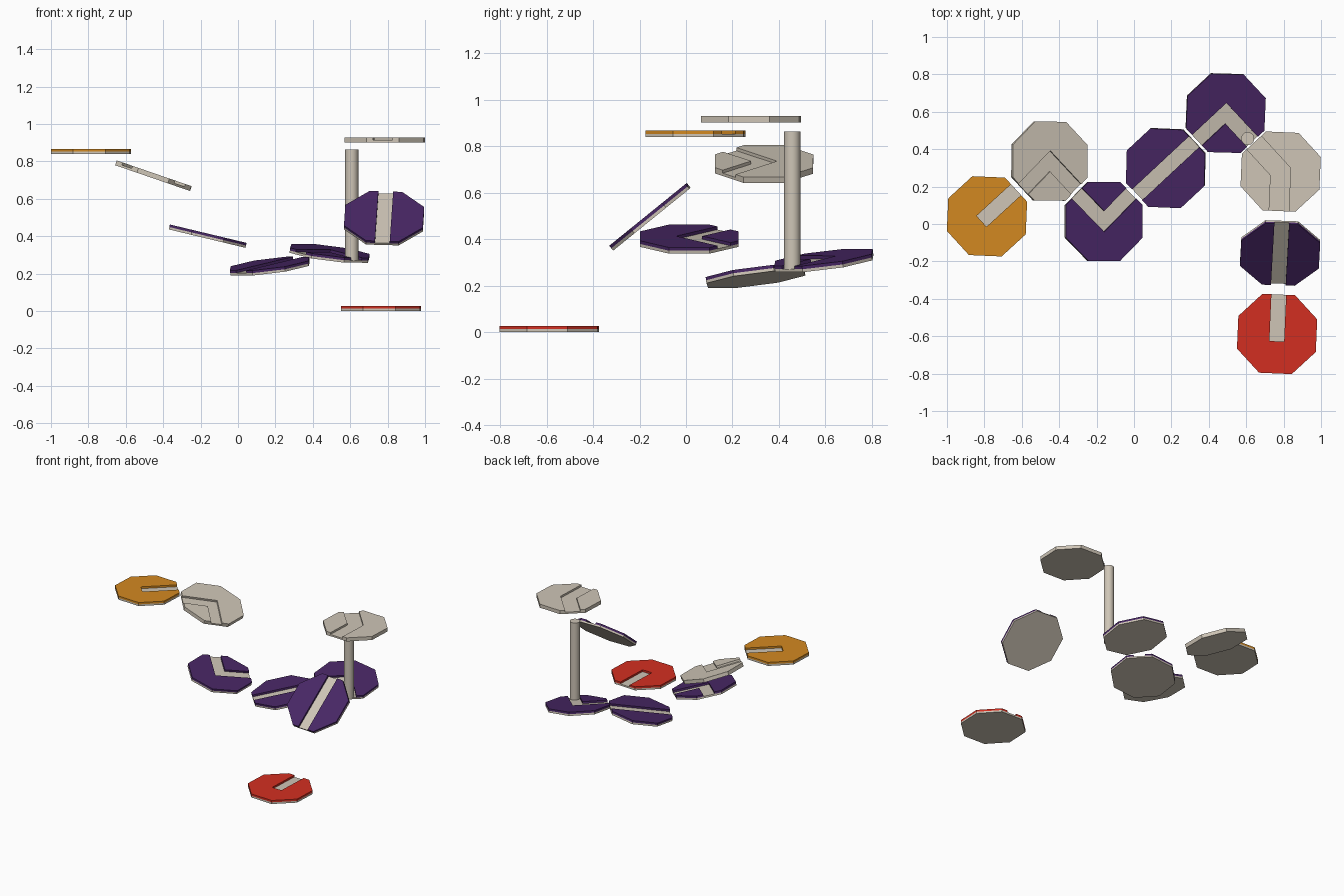
import bpy, bmesh, math
from mathutils import Matrix, Vector

if "Cube" in bpy.data.objects:
    bpy.data.objects.remove(bpy.data.objects["Cube"])

APOTHEM = 0.211
R = APOTHEM / math.cos(math.pi / 8)
BASE, LAYER = 0.013, 0.014          # slab below, coloured layer above
BOTTOM = -(BASE + LAYER) / 2


def material(name, rgb):
    m = bpy.data.materials.new(name)
    m.diffuse_color = (*rgb, 1)
    m.use_nodes = True
    m.node_tree.nodes["Principled BSDF"].inputs["Base Color"].default_value = m.diffuse_color
    return m


BEIGE = material("beige", (0.62, 0.56, 0.47))
RED = material("red", (0.65, 0.028, 0.015))
ORANGE = material("orange", (0.65, 0.25, 0.015))
PURPLE = material("purple", (0.065, 0.02, 0.13))


def prism(name, outline, z0, z1, mat):
    """Extrude a flat outline into a solid."""
    bm = bmesh.new()
    face = bm.faces.new([bm.verts.new((x, y, z0)) for x, y in outline])
    ext = bmesh.ops.extrude_face_region(bm, geom=[face])
    verts = [v for v in ext["geom"] if isinstance(v, bmesh.types.BMVert)]
    bmesh.ops.translate(bm, verts=verts, vec=(0, 0, z1 - z0))
    bmesh.ops.recalc_face_normals(bm, faces=bm.faces)
    mesh = bpy.data.meshes.new(name)
    bm.to_mesh(mesh)
    bm.free()
    mesh.materials.append(mat)
    ob = bpy.data.objects.new(name, mesh)
    bpy.context.collection.objects.link(ob)
    return ob


def ribbon(exits, width):
    """Mitred strip running from the tile centre out through the given exits."""
    h = width / 2
    dirs = [Vector((math.cos(math.radians(a)), math.sin(math.radians(a)))) for a in exits]
    if len(dirs) == 1:
        path = [dirs[0] * -h, dirs[0] * 0.4]
    elif abs(exits[0] - exits[1]) == 180:
        path = [dirs[0] * 0.4, dirs[1] * 0.4]
    else:
        path = [dirs[0] * 0.4, Vector((0, 0)), dirs[1] * 0.4]
    segs = [(b - a).normalized() for a, b in zip(path, path[1:])]
    norms = [Vector((-s.y, s.x)) for s in segs]
    left, right = [], []
    for i, p in enumerate(path):
        n1, n2 = norms[max(i - 1, 0)], norms[min(i, len(norms) - 1)]
        off = (n1 + n2) * (h / (1 + n1.dot(n2)))
        left.append(p + off)
        right.append(p - off)
    return [tuple(p) for p in left + right[::-1]]


def tile(name, centre, exits, mat, turn=-2.5, uphill=0, tilt=0, width=0.079):
    octagon = [(R * math.cos(math.radians(22.5 + 45 * i)),
                R * math.sin(math.radians(22.5 + 45 * i))) for i in range(8)]
    mid = BOTTOM + BASE
    base = prism(name + "_base", octagon, BOTTOM, mid, BEIGE)
    top = prism(name + "_top", octagon, mid, mid + LAYER, mat)

    # Channel cut right through the top layer
    cutter = prism(name + "_cutter", ribbon(exits, width), mid - 0.05, mid + 0.05, mat)
    mod = top.modifiers.new("channel", 'BOOLEAN')
    mod.operation, mod.solver, mod.object = 'DIFFERENCE', 'EXACT', cutter
    bpy.context.view_layer.update()
    cut = bpy.data.meshes.new_from_object(top.evaluated_get(bpy.context.evaluated_depsgraph_get()))
    top.modifiers.clear()
    top.data = cut
    bpy.data.objects.remove(cutter)

    u = math.radians(uphill)
    axis = Vector((math.sin(u), -math.cos(u), 0))
    m = (Matrix.Translation(centre) @ Matrix.Rotation(math.radians(tilt), 4, axis)
         @ Matrix.Rotation(math.radians(turn), 4, 'Z'))
    for ob in (base, top):
        ob.matrix_world = m


# Track of octagonal tiles, from the orange end to the red end
tile("start_tile", (-0.786, 0.041, 0.853), [45], ORANGE)
tile("upper_bend_tile", (-0.452, 0.336, 0.723), [225, 315], BEIGE, turn=-0.5, uphill=180, tilt=19)
tile("middle_bend_tile", (-0.162, 0.014, 0.400), [135, 45], PURPLE, turn=0, uphill=180, tilt=13.5)
tile("straight_tile", (0.170, 0.299, 0.240), [225, 45], PURPLE, turn=-2, uphill=45, tilt=10)
tile("lower_bend_tile", (0.490, 0.593, 0.308), [225, 315], PURPLE, turn=-2, uphill=135, tilt=10)
tile("raised_bend_tile", (0.784, 0.280, 0.915), [135, 270], BEIGE, width=0.105)
tile("ramp_tile", (0.781, -0.155, 0.496), [270, 90], PURPLE, uphill=90, tilt=39)
tile("end_tile", (0.765, -0.588, 0.0135), [90], RED)

# Round post rising from the lower bend
bpy.ops.mesh.primitive_cylinder_add(vertices=32, radius=0.035, depth=0.593,
                                    location=(0.608, 0.457, 0.5665))
post = bpy.context.object
post.name = "post"
post.data.materials.append(BEIGE)
bpy.ops.object.shade_smooth_by_angle(angle=math.radians(35))
